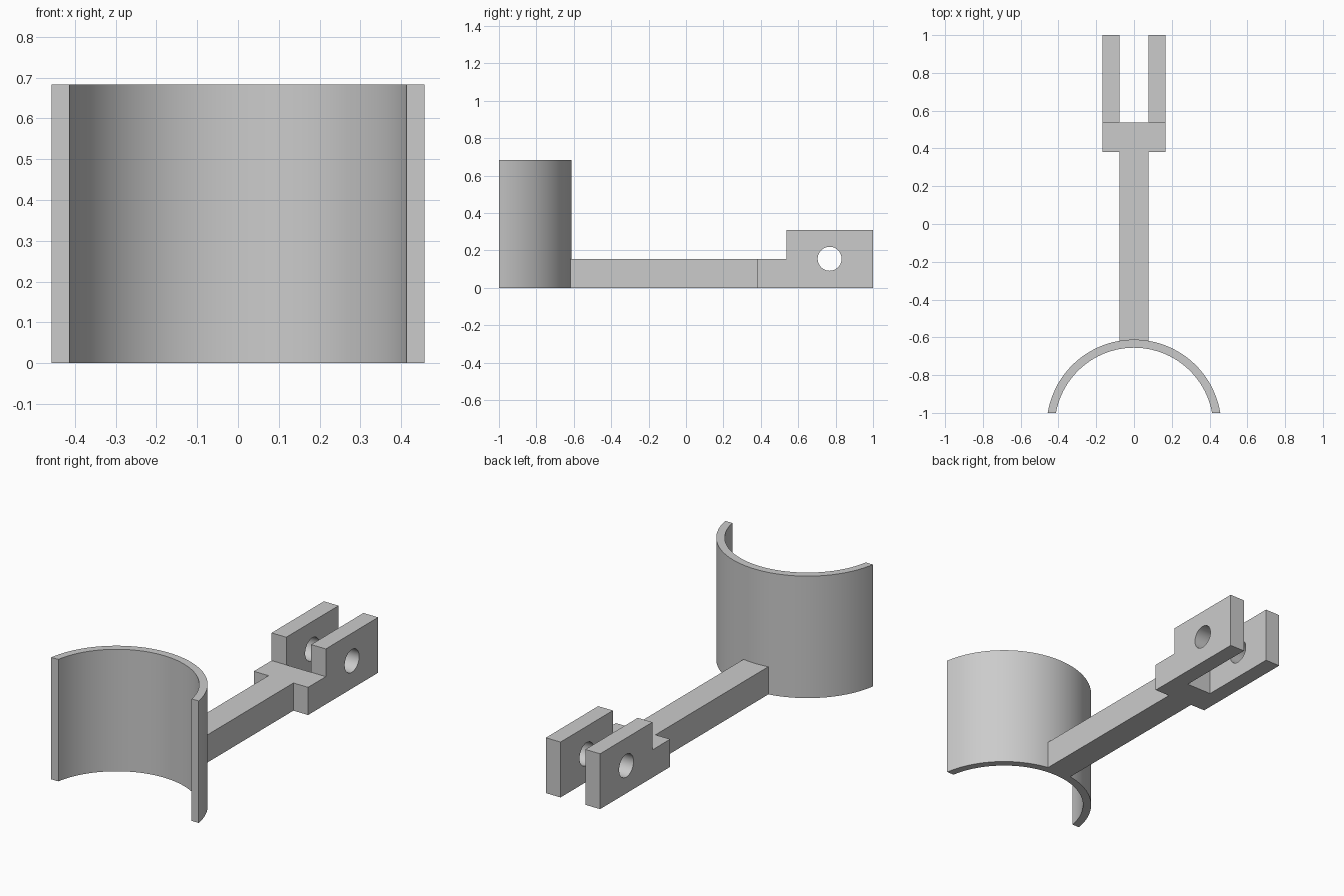
import bpy, bmesh, math
from mathutils import Matrix

cube = bpy.data.objects.get("Cube")
if cube:
    bpy.data.objects.remove(cube, do_unlink=True)

grey = bpy.data.materials.new("plain grey")
grey.use_nodes = True
colour = (0.6, 0.6, 0.6, 1)
grey.diffuse_color = colour
grey.node_tree.nodes["Principled BSDF"].inputs["Base Color"].default_value = colour


def make_object(name, bm):
    bmesh.ops.recalc_face_normals(bm, faces=bm.faces)
    mesh = bpy.data.meshes.new(name)
    bm.to_mesh(mesh)
    bm.free()
    mesh.materials.append(grey)
    obj = bpy.data.objects.new(name, mesh)
    bpy.context.collection.objects.link(obj)
    return obj


def extrude_plan(name, outline, height):
    bm = bmesh.new()
    face = bm.faces.new([bm.verts.new((x, y, 0)) for x, y in outline])
    top = bmesh.ops.extrude_face_region(bm, geom=[face])["geom"]
    verts = [v for v in top if isinstance(v, bmesh.types.BMVert)]
    bmesh.ops.translate(bm, verts=verts, vec=(0, 0, height))
    return make_object(name, bm)


def activate(obj):
    bpy.ops.object.select_all(action="DESELECT")
    obj.select_set(True)
    bpy.context.view_layer.objects.active = obj


def cut(obj, cutter):
    cutter.hide_render = True
    mod = obj.modifiers.new("cut", "BOOLEAN")
    mod.operation = "DIFFERENCE"
    mod.solver = "EXACT"
    mod.object = cutter
    activate(obj)
    bpy.ops.object.modifier_apply(modifier=mod.name)
    bpy.data.objects.remove(cutter, do_unlink=True)


# Curved cuff: an open ring with both ends trimmed flat at the front
CENTRE_Y, FRONT_Y, STEPS = -1.075, -1.0, 48


def arc(radius):
    start = math.asin((FRONT_Y - CENTRE_Y) / radius)
    sweep = math.pi - 2 * start
    return [(radius * math.cos(start + sweep * i / STEPS),
             CENTRE_Y + radius * math.sin(start + sweep * i / STEPS))
            for i in range(STEPS + 1)]


cuff = extrude_plan("curved_cuff", arc(0.463) + arc(0.42)[::-1], 0.683)

# Arm and fork: one plan outline, mirrored across x
BAR, FORK, STEP_Y, LOW, HIGH = 0.077, 0.168, 0.537, 0.155, 0.31
half = [(BAR, -0.62), (BAR, 0.38), (FORK, 0.38), (FORK, 1), (BAR, 1), (BAR, STEP_Y)]
arm = extrude_plan("forked_arm", half + [(-x, y) for x, y in reversed(half)], HIGH)

# Lower the arm in front of the prongs
bm = bmesh.new()
bmesh.ops.create_cube(bm, size=2, matrix=Matrix.Translation((0, STEP_Y - 1, LOW + 1)))
cut(arm, make_object("step_cutter", bm))

# Pin hole through both prongs
bm = bmesh.new()
place = Matrix.Translation((0, 0.768, LOW)) @ Matrix.Rotation(math.pi / 2, 4, "Y")
bmesh.ops.create_cone(bm, cap_ends=True, segments=48, radius1=0.064, radius2=0.064,
                      depth=1, matrix=place)
cut(arm, make_object("hole_cutter", bm))

for obj in (cuff, arm):
    activate(obj)
    bpy.ops.object.shade_smooth_by_angle(angle=math.radians(30))
